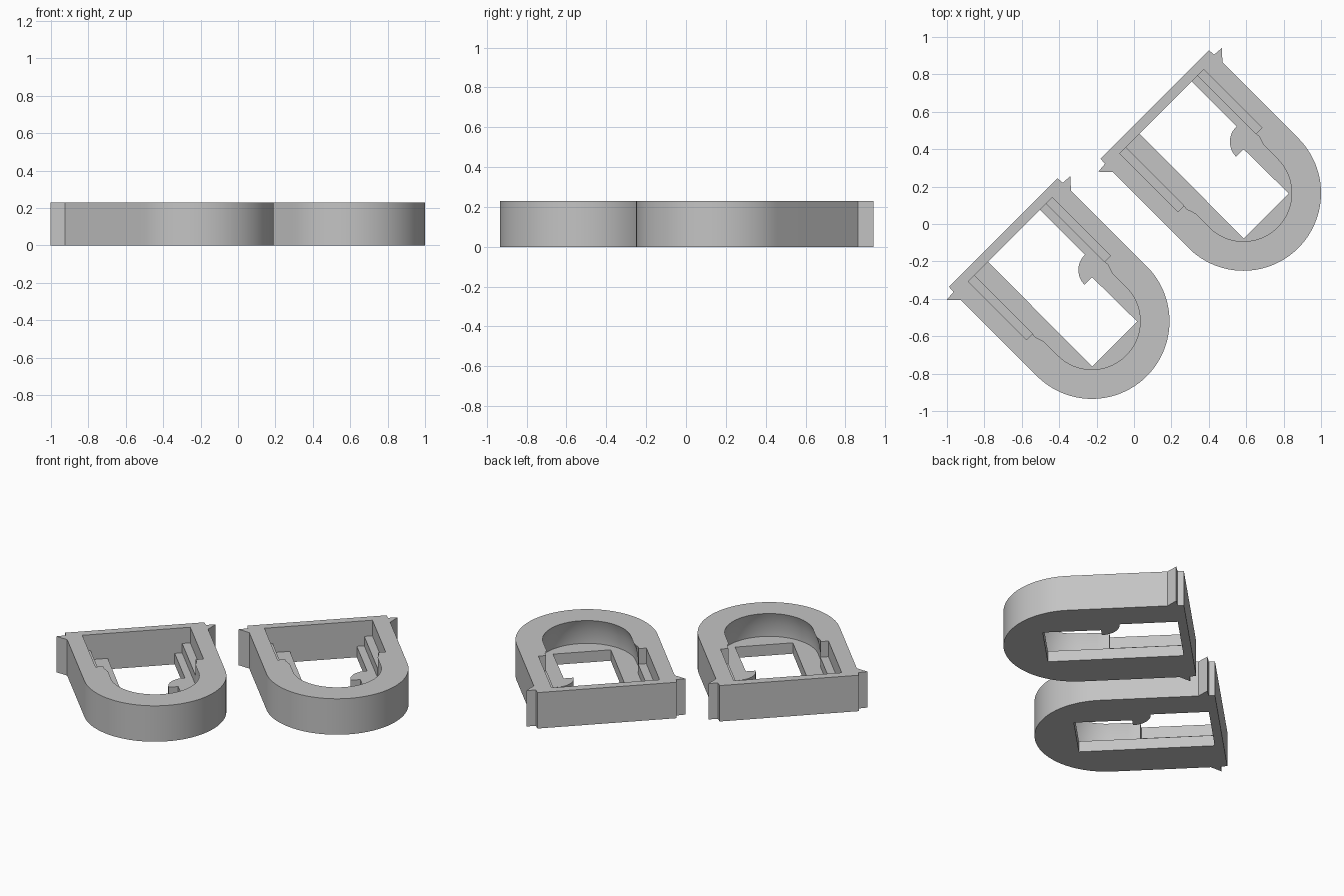
import bpy, bmesh, math
from mathutils import Matrix

if "Cube" in bpy.data.objects:
    bpy.data.objects.remove(bpy.data.objects["Cube"])

HEIGHT = 0.23
FLOOR = 0.07      # top of the floor plate
LEDGE = 0.13      # top of the side steps

grey = bpy.data.materials.new("plain grey")
grey.diffuse_color = (0.55, 0.55, 0.55, 1)
grey.use_nodes = True
grey.node_tree.nodes["Principled BSDF"].inputs["Base Color"].default_value = grey.diffuse_color


def arc(cx, cy, r, a0, a1, n):
    return [(cx + r * math.cos(math.radians(a0 + (a1 - a0) * i / n)),
             cy + r * math.sin(math.radians(a0 + (a1 - a0) * i / n))) for i in range(n + 1)]


def loft(name, layers):
    """Solid through a stack of (outline, height) layers with equal point counts."""
    bm = bmesh.new()
    rings = [[bm.verts.new((x, y, z)) for x, y in pts] for pts, z in layers]
    n = len(rings[0])
    bm.faces.new(rings[0][::-1])
    bm.faces.new(rings[-1])
    for a, b in zip(rings, rings[1:]):
        for i in range(n):
            j = (i + 1) % n
            bm.faces.new((a[i], a[j], b[j], b[i]))
    bmesh.ops.recalc_face_normals(bm, faces=bm.faces)
    me = bpy.data.meshes.new(name)
    bm.to_mesh(me)
    bm.free()
    ob = bpy.data.objects.new(name, me)
    bpy.context.collection.objects.link(ob)
    return ob


def box(name, x0, x1, y, z0):
    pts = [(x0, -y), (x1, -y), (x1, y), (x0, y)]
    return loft(name, [(pts, z0), (pts, 0.4)])


def pocket_outline(r):
    """Rounded end of the pocket, flaring slightly at its mouth."""
    flare = [(-0.177, 0.272), (-0.153, 0.274), (-0.125, max(r, 0.264))]
    return ([(x, -y) for x, y in flare] + [(-0.105, -r)] + arc(0, 0, r, -90, 90, 48)
            + [(-0.105, r)] + flare[::-1])


# Outer body: round nose, straight sides, barbed flat end
barb = [(-0.574, 0.415), (-0.630, 0.468), (-0.634, 0.413), (-0.670, 0.410)]
outline = arc(0, 0, 0.415, -90, 90, 64) + barb + [(x, -y) for x, y in barb[::-1]]
body = loft("socket_left", [(outline, 0), (outline, HEIGHT)])
body.data.materials.append(grey)

# Floor opening with a curved catch on one side
opening = ([(-0.618, -0.168), (0.173, -0.170), (0.173, 0.170), (-0.166, 0.167)]
           + arc(-0.166, 0.222, 0.112, 270, 180, 12)[0:12]
           + [(-0.278, 0.226), (-0.618, 0.226)])
cutters = [
    loft("nose_cutter", [(pocket_outline(0.288), FLOOR), (pocket_outline(0.288), 0.15),
                         (pocket_outline(0.258), HEIGHT), (pocket_outline(0.258), 0.4)]),
    box("channel_cutter", -0.618, -0.16, 0.270, FLOOR),
    box("step_cutter", -0.618, -0.177, 0.318, LEDGE),
    loft("opening_cutter", [(opening, -0.1), (opening, 0.35)]),
]
bpy.context.view_layer.objects.active = body
for cutter in cutters:
    mod = body.modifiers.new(cutter.name, 'BOOLEAN')
    mod.operation = 'DIFFERENCE'
    mod.solver = 'EXACT'
    mod.object = cutter
    bpy.ops.object.modifier_apply(modifier=mod.name)
    bpy.data.objects.remove(cutter)

# Turn the nose towards the front right and place the two sockets
body.data.transform(Matrix.Rotation(math.radians(-45), 4, 'Z'))
twin = bpy.data.objects.new("socket_right", body.data.copy())
bpy.context.collection.objects.link(twin)
body.location = (-0.225, -0.52, 0)
twin.location = (0.585, 0.165, 0)

for ob in (body, twin):
    ob.select_set(True)
bpy.context.view_layer.objects.active = body
bpy.ops.object.shade_smooth_by_angle(angle=math.radians(30))
